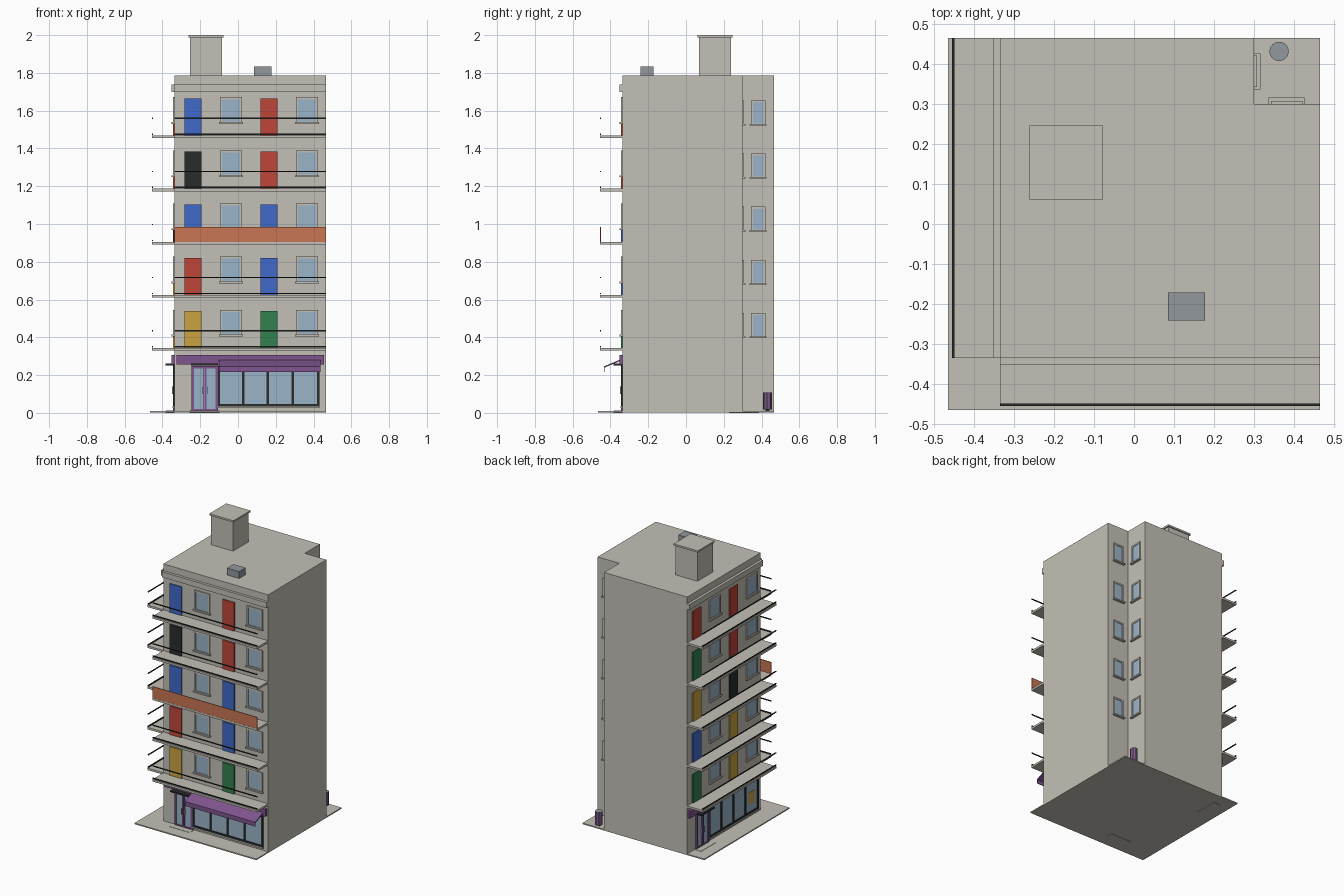
import bpy, bmesh
from mathutils import Vector

if "Cube" in bpy.data.objects:
    bpy.data.objects.remove(bpy.data.objects["Cube"])


def material(name, hexcode):
    m = bpy.data.materials.new(name)
    srgb = [int(hexcode[i:i + 2], 16) / 255 for i in (0, 2, 4)]
    lin = [c / 12.92 if c <= 0.04045 else ((c + 0.055) / 1.055) ** 2.4 for c in srgb]
    m.diffuse_color = (*lin, 1)
    m.use_nodes = True
    m.node_tree.nodes["Principled BSDF"].inputs["Base Color"].default_value = m.diffuse_color
    return m


WALL = material("warm_grey", "C4C0B7")
GLASS = material("pale_glass", "9AB4C8")
BLUE = material("blue", "416ACB")
RED = material("red", "BF463A")
BLACK = material("black", "2A2C2C")
YELLOW = material("yellow", "CAA342")
GREEN = material("green", "32814F")
ORANGE = material("orange", "C87653")
PURPLE = material("purple", "80558F")
SLATE = material("slate", "92989D")

# Each wall: origin, direction along the wall, outward direction
FRONT = (Vector((0, -0.335, 0)), Vector((1, 0, 0)), Vector((0, -1, 0)))
LEFT = (Vector((-0.335, 0.13, 0)), Vector((0, -1, 0)), Vector((-1, 0, 0)))
NOTCH_Y = (Vector((0, 0.30, 0)), Vector((1, 0, 0)), Vector((0, 1, 0)))
NOTCH_X = (Vector((0.30, 0, 0)), Vector((0, 1, 0)), Vector((1, 0, 0)))
WORLD = (Vector((0, 0, 0)), Vector((1, 0, 0)), Vector((0, 1, 0)))


def finish(name, bm, mats):
    bmesh.ops.recalc_face_normals(bm, faces=bm.faces)
    me = bpy.data.meshes.new(name)
    bm.to_mesh(me)
    bm.free()
    for m in mats:
        me.materials.append(m)
    ob = bpy.data.objects.new(name, me)
    bpy.context.collection.objects.link(ob)
    return ob


def prism(name, mat, points, offset):
    """Extrude a flat outline along an offset."""
    bm = bmesh.new()
    face = bm.faces.new([bm.verts.new(p) for p in points])
    ext = bmesh.ops.extrude_face_region(bm, geom=[face])["geom"]
    bmesh.ops.translate(bm, vec=offset, verts=[v for v in ext if isinstance(v, bmesh.types.BMVert)])
    return finish(name, bm, [mat])


def boxes(name, mat, wall, *specs):
    """Join boxes given as (u0, u1, d0, d1, z0, z1) on a wall."""
    o, u, d = wall
    bm = bmesh.new()
    for u0, u1, d0, d1, z0, z1 in specs:
        new = bmesh.ops.create_cube(bm, size=1)["verts"]
        for v in new:
            a, b, c = v.co + Vector((0.5, 0.5, 0.5))
            v.co = o + u * (u0 + a * (u1 - u0)) + d * (d0 + b * (d1 - d0)) + Vector((0, 0, z0 + c * (z1 - z0)))
    return finish(name, bm, [mat])


def frame(u0, u1, z0, z1, w, depth):
    """Four bars around an opening."""
    return [(u0 - w, u0, 0, depth, z0 - w, z1 + w), (u1, u1 + w, 0, depth, z0 - w, z1 + w),
            (u0, u1, 0, depth, z1, z1 + w), (u0, u1, 0, depth, z0 - w, z0)]


def window(wall, uc, half, z0, z1, sill_half, w=0.011):
    boxes("window_glass", GLASS, wall, (uc - half, uc + half, 0, 0.004, z0, z1))
    boxes("window_frame", WALL, wall, *frame(uc - half, uc + half, z0, z1, w, 0.008))
    boxes("window_sill", WALL, wall, (uc - sill_half, uc + sill_half, 0, 0.016, z0 - 0.012, z0 - 0.003))


# Ground plate and tower body with the notched back corner
boxes("ground_plate", WALL, WORLD, (-0.465, 0.465, -0.465, 0.465, 0.003, 0.011))
outline = [(-0.335, -0.335), (0.465, -0.335), (0.465, 0.30), (0.30, 0.30), (0.30, 0.465), (-0.335, 0.465)]
prism("tower_body", WALL, [(x, y, 0.003) for x, y in outline], (0, 0, 1.782))

# Roof chimney, its cap and the vent unit
boxes("chimney", WALL, WORLD, (-0.254, -0.086, 0.069, 0.238, 1.78, 1.99))
boxes("chimney_cap", WALL, WORLD, (-0.262, -0.078, 0.061, 0.246, 1.988, 2.0))
boxes("roof_vent", SLATE, WORLD, (0.085, 0.178, -0.242, -0.171, 1.78, 1.833))

DOORS = {
    "front": [(YELLOW, GREEN), (RED, BLUE), (BLUE, BLUE), (BLACK, RED), (BLUE, RED)],
    "left": [(GREEN, YELLOW), (BLUE, YELLOW), (YELLOW, BLACK), (GREEN, RED), (RED, RED)],
}
STEP = 0.2813

for side, wall in (("front", FRONT), ("left", LEFT)):
    boxes(side + "_cornice", WALL, wall, (-0.335, 0.465, 0, 0.018, 1.70, 1.738))

    # Upper floors: slab, rails, two doors and two windows
    for i in range(5):
        z = 0.329 + i * STEP
        boxes(side + "_balcony_slab", WALL, wall, (-0.335, 0.465, 0, 0.121, z, z + 0.014))
        if side == "front" and i == 2:
            boxes("balcony_screen", ORANGE, wall, (-0.335, 0.465, 0.115, 0.12, z + 0.008, z + 0.093))
        else:
            boxes(side + "_balcony_rails", BLACK, wall,
                  (-0.335, 0.465, 0.114, 0.120, z + 0.103, z + 0.109),
                  (-0.335, 0.465, 0.114, 0.120, z + 0.018, z + 0.025))
        for uc, mat in zip((-0.238, 0.165), DOORS[side][i]):
            boxes(side + "_balcony_door", mat, wall, (uc - 0.045, uc + 0.045, 0, 0.008, z + 0.014, z + 0.211))
        for uc in (-0.037, 0.365):
            window(wall, uc, 0.048, z + 0.088, z + 0.206, 0.064)

    # Shop sign band
    boxes(side + "_shop_sign", PURPLE, wall, (-0.325, 0.455, 0, 0.016, 0.257, 0.306))

    # Entrance: glass leaves, frame, handles, canopy and step
    boxes(side + "_entrance_glass", GLASS, wall, (-0.24, -0.112, 0, 0.004, 0.012, 0.24))
    boxes(side + "_entrance_frame", PURPLE, wall,
          (-0.245, -0.232, 0, 0.01, 0.011, 0.248), (-0.12, -0.107, 0, 0.01, 0.011, 0.248),
          (-0.232, -0.12, 0, 0.01, 0.236, 0.248), (-0.232, -0.12, 0, 0.01, 0.011, 0.02),
          (-0.185, -0.178, 0, 0.01, 0.02, 0.236), (-0.174, -0.167, 0, 0.01, 0.02, 0.236))
    boxes(side + "_entrance_handles", SLATE, wall,
          (-0.19, -0.187, 0.004, 0.014, 0.1, 0.14), (-0.165, -0.162, 0.004, 0.014, 0.1, 0.14))
    boxes(side + "_entrance_canopy", BLACK, wall, (-0.25, -0.105, 0, 0.05, 0.252, 0.262))
    boxes(side + "_entrance_step", WALL, wall, (-0.256, -0.098, 0, 0.05, 0, 0.013))

    # Shop window with posts
    boxes(side + "_shop_glass", GLASS, wall, (-0.107, 0.425, 0, 0.004, 0.04, 0.245))
    posts = [(u - 0.006, u + 0.006, 0, 0.01, 0.035, 0.25) for u in (-0.1, 0.028, 0.158, 0.29, 0.425)]
    boxes(side + "_shop_window_frame", BLACK, wall, *posts,
          (-0.106, 0.431, 0, 0.01, 0.035, 0.046), (-0.106, 0.431, 0, 0.01, 0.24, 0.25))
    boxes(side + "_shop_window_base", WALL, wall, (-0.106, 0.431, 0, 0.012, 0.025, 0.035))

boxes("shop_poster", YELLOW, LEFT, (0.325, 0.39, 0.004, 0.007, 0.10, 0.18))

# Sloped awning over the front shop window
profile = [(0, 0.288), (0.10, 0.246), (0.10, 0.216), (0.096, 0.216), (0.096, 0.24), (0, 0.28)]
prism("shop_awning", PURPLE, [(-0.10, -0.335 - d, z) for d, z in profile], (0.537, 0, 0))

# Narrow windows in the back notch
for wall in (NOTCH_Y, NOTCH_X):
    for i in range(5):
        z = 0.408 + i * STEP
        window(wall, 0.382, 0.028, z, z + 0.11, 0.045)

# Slatted bin in the notch: dark core, slate lid, purple slats by alternating faces
bm = bmesh.new()
bmesh.ops.create_cone(bm, cap_ends=True, segments=24, radius1=0.024, radius2=0.024, depth=0.09)
bmesh.ops.translate(bm, vec=(0.363, 0.432, 0.064), verts=bm.verts)
sides = [f for f in bm.faces if abs(f.normal.z) < 0.5]
for k, f in enumerate(sides):
    f.material_index = 1 if k % 3 == 0 else 0
for f in bm.faces:
    if f.normal.z > 0.5:
        f.material_index = 2
finish("bin", bm, [PURPLE, BLACK, SLATE])
boxes("bin_foot", BLACK, WORLD, (0.353, 0.373, 0.422, 0.442, 0.01, 0.02))
